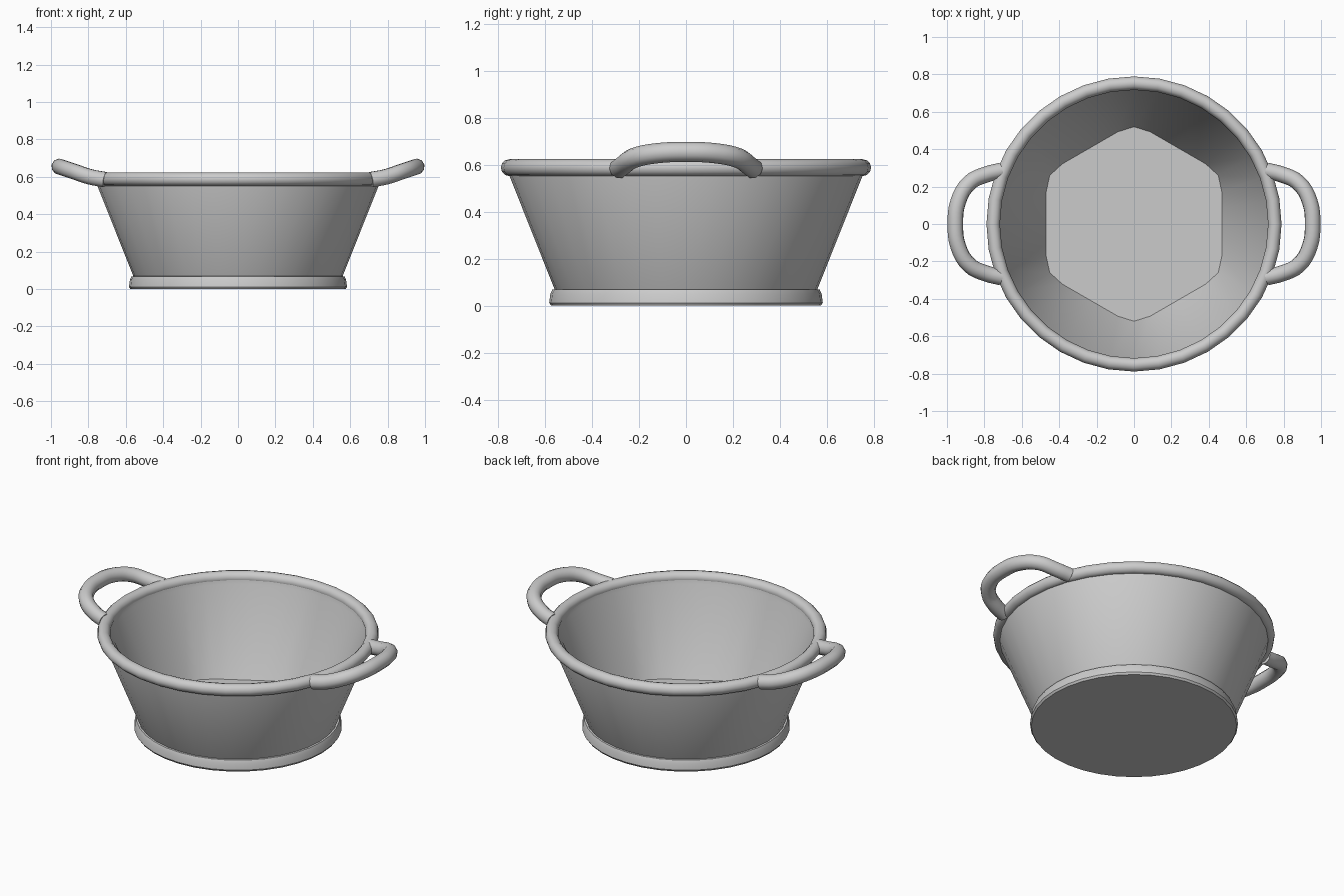
import bpy, math

if "Cube" in bpy.data.objects:
    bpy.data.objects.remove(bpy.data.objects["Cube"])

SEG = 36


def finish(name, verts, faces, angle=40):
    mesh = bpy.data.meshes.new(name)
    mesh.from_pydata(verts, [], faces)
    obj = bpy.data.objects.new(name, mesh)
    bpy.context.collection.objects.link(obj)
    bpy.ops.object.select_all(action='DESELECT')
    obj.select_set(True)
    bpy.context.view_layer.objects.active = obj
    bpy.ops.object.mode_set(mode='EDIT')
    bpy.ops.mesh.select_all(action='SELECT')
    bpy.ops.mesh.normals_make_consistent(inside=False)
    bpy.ops.object.mode_set(mode='OBJECT')
    bpy.ops.object.shade_smooth_by_angle(angle=math.radians(angle))
    return obj


def lathe(name, rings, closed=False, caps=False):
    """Each ring is (radius or radius function of angle, z)."""
    verts, faces = [], []
    for r, z in rings:
        for i in range(SEG):
            a = 2 * math.pi * i / SEG
            rad = r(a) if callable(r) else r
            verts.append((rad * math.cos(a), rad * math.sin(a), z))
    n = len(rings)
    for k in range(n if closed else n - 1):
        p, q = k * SEG, (k + 1) % n * SEG
        for i in range(SEG):
            j = (i + 1) % SEG
            faces.append((p + i, p + j, q + j, q + i))
    if caps:
        faces.append(tuple(range(SEG))[::-1])
        faces.append(tuple(range((n - 1) * SEG, n * SEG)))
    return finish(name, verts, faces)


def hexagon(a):
    """Six-sided floor outline with blunted corners on the y axis."""
    d = (a - math.pi / 2) % (math.pi / 3) - math.pi / 6
    return min(0.52, 0.47 / math.cos(d))


# Tapered bowl: outer wall, lip, inner wall and hexagonal floor
lathe("bowl", [(0.53, 0.01), (0.56, 0.07), (0.755, 0.56), (0.755, 0.60),
               (0.722, 0.60), (0.715, 0.56), (hexagon, 0.08)], caps=True)

# Foot band with closed underside
lathe("foot_band", [(0.575, 0.0), (0.583, 0.012), (0.578, 0.05),
                    (0.57, 0.068), (0.545, 0.07)], caps=False)
lathe("underside", [(0.53, 0.005), (0.575, 0.0)]).data.update()
lathe("base_plate", [(0.575, 0.0), (0.575, 0.01)], caps=True)

# Rolled rim
bpy.ops.mesh.primitive_torus_add(major_segments=SEG, minor_segments=12,
                                 major_radius=0.753, minor_radius=0.036,
                                 location=(0, 0, 0.588))
rim = bpy.context.object
rim.name = "rolled_rim"
bpy.ops.object.shade_smooth_by_angle(angle=math.radians(60))

# Upswept loop handles on both sides
half = [(0.71, 0.285, 0.585), (0.79, 0.265, 0.60), (0.88, 0.22, 0.63),
        (0.94, 0.12, 0.65)]
path = half + [(0.955, 0, 0.655)] + [(x, -y, z) for x, y, z in half[::-1]]
for side, name in ((1, "right_handle"), (-1, "left_handle")):
    curve = bpy.data.curves.new(name, 'CURVE')
    curve.dimensions = '3D'
    curve.bevel_depth = 0.043
    curve.bevel_resolution = 3
    curve.use_fill_caps = True
    spline = curve.splines.new('BEZIER')
    spline.resolution_u = 4
    spline.bezier_points.add(len(path) - 1)
    for point, (x, y, z) in zip(spline.bezier_points, path):
        point.co = (side * x, side * y, z)
        point.handle_left_type = point.handle_right_type = 'AUTO'
    bpy.context.collection.objects.link(bpy.data.objects.new(name, curve))
